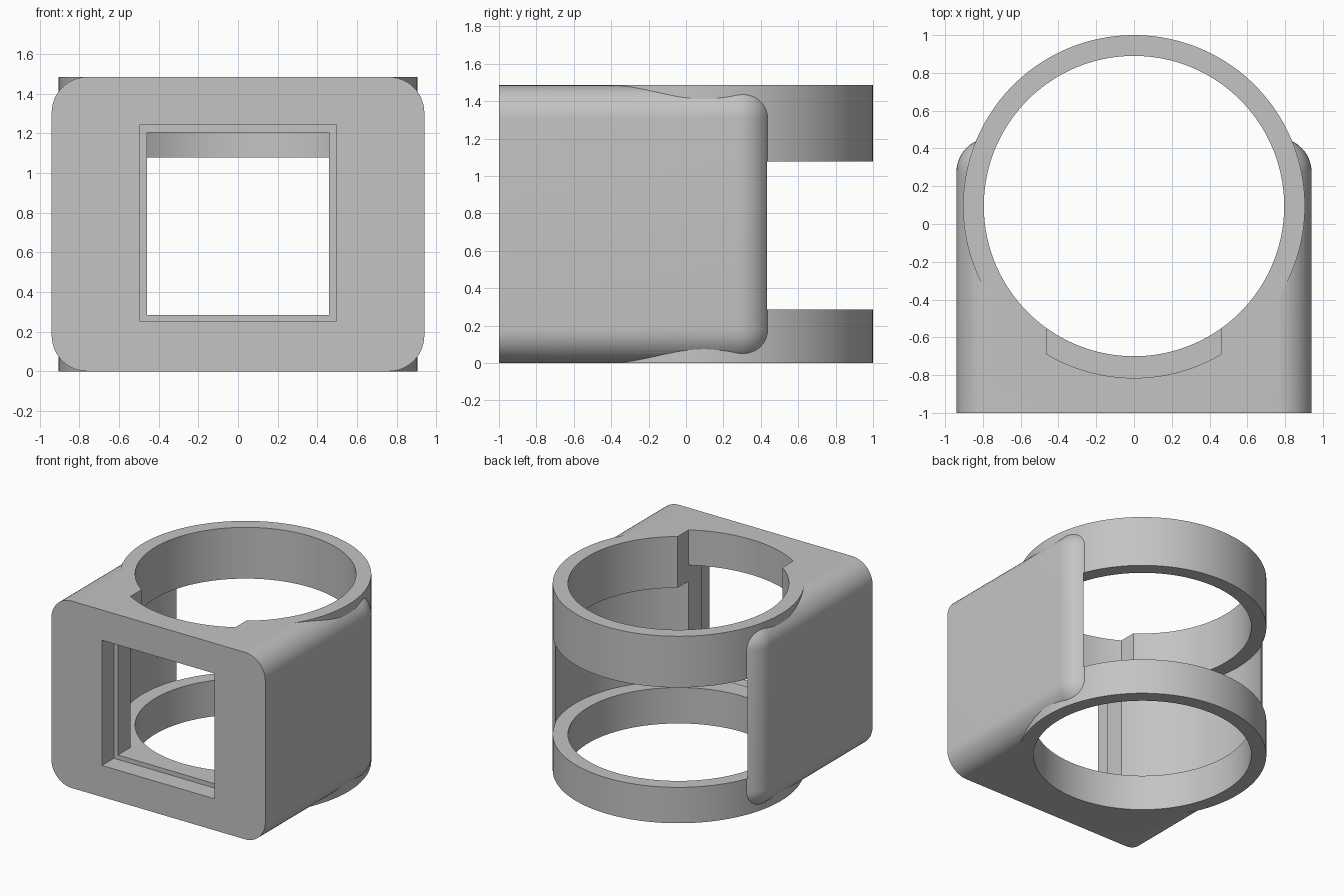
import bpy, bmesh, math

default = bpy.data.objects.get("Cube")
if default:
    bpy.data.objects.remove(default, do_unlink=True)

HEIGHT = 1.485
RING_Y = 0.095            # centre of the round bore
OUTER, BORE, CAVITY = 0.905, 0.795, 0.91
LOW, HIGH = 0.285, 1.078  # gap between the two rings
FILLET = 0.18
SEGMENTS = 160

grey = bpy.data.materials.new("plain_grey")
grey.use_nodes = True
colour = (0.55, 0.55, 0.55, 1)
grey.diffuse_color = colour
grey.node_tree.nodes["Principled BSDF"].inputs["Base Color"].default_value = colour


def finish(name, bm):
    bmesh.ops.recalc_face_normals(bm, faces=bm.faces)
    mesh = bpy.data.meshes.new(name)
    bm.to_mesh(mesh)
    bm.free()
    mesh.materials.append(grey)
    obj = bpy.data.objects.new(name, mesh)
    bpy.context.collection.objects.link(obj)
    return obj


def prism(name, outline, z0, z1):
    """Extrude a closed xy outline from z0 to z1."""
    bm = bmesh.new()
    face = bm.faces.new([bm.verts.new((x, y, z0)) for x, y in outline])
    top = bmesh.ops.extrude_face_region(bm, geom=[face])["geom"]
    verts = [v for v in top if isinstance(v, bmesh.types.BMVert)]
    bmesh.ops.translate(bm, verts=verts, vec=(0, 0, z1 - z0))
    return finish(name, bm)


def arc(radius, start, end, count):
    angles = [start + (end - start) * i / count for i in range(count + 1)]
    return [(radius * math.cos(a), RING_Y + radius * math.sin(a)) for a in angles]


def cylinder(name, radius, z0, z1):
    return prism(name, arc(radius, 0, math.tau, SEGMENTS)[:-1], z0, z1)


def box(name, half_x, y0, y1, z0, z1):
    return prism(name, [(-half_x, y0), (half_x, y0), (half_x, y1), (-half_x, y1)], z0, z1)


def combine(target, tool, operation):
    mod = target.modifiers.new(tool.name, "BOOLEAN")
    mod.object, mod.operation, mod.solver = tool, operation, "EXACT"
    bpy.context.view_layer.objects.active = target
    bpy.ops.object.modifier_apply(modifier=mod.name)
    bpy.data.objects.remove(tool, do_unlink=True)


# Block: flat front, all other edges rounded
body = box("ring_holder_body", 0.94, -1, 0.455, 0, HEIGHT)
bm = bmesh.new()
bm.from_mesh(body.data)
edges = [e for e in bm.edges if max(v.co.y for v in e.verts) > 0]
bmesh.ops.bevel(bm, geom=edges, offset=FILLET, segments=12, profile=0.5, affect="EDGES")
bm.to_mesh(body.data)
bm.free()

# Rings: one tube, later split by the cavity between them
combine(body, cylinder("ring_tube", OUTER, 0, HEIGHT), "UNION")
combine(body, cylinder("bore", BORE, -0.2, HEIGHT + 0.2), "DIFFERENCE")
combine(body, cylinder("cavity", CAVITY, LOW, HIGH), "DIFFERENCE")

# Slot through the upper ring behind the window
half = math.asin(0.46 / CAVITY)
slot = arc(CAVITY, -math.pi / 2 - half, -math.pi / 2 + half, 40) + [(0.46, -0.3), (-0.46, -0.3)]
combine(body, prism("slot", slot, 1.0, HEIGHT + 0.2), "DIFFERENCE")

# Stepped window in the front wall
combine(body, box("window_recess", 0.495, -1.2, -0.85, 0.25, 1.245), "DIFFERENCE")
combine(body, box("window_opening", 0.46, -1.1, -0.6, LOW, 1.205), "DIFFERENCE")

bpy.ops.object.select_all(action="DESELECT")
body.select_set(True)
bpy.context.view_layer.objects.active = body
bpy.ops.object.shade_smooth_by_angle(angle=math.radians(25))
